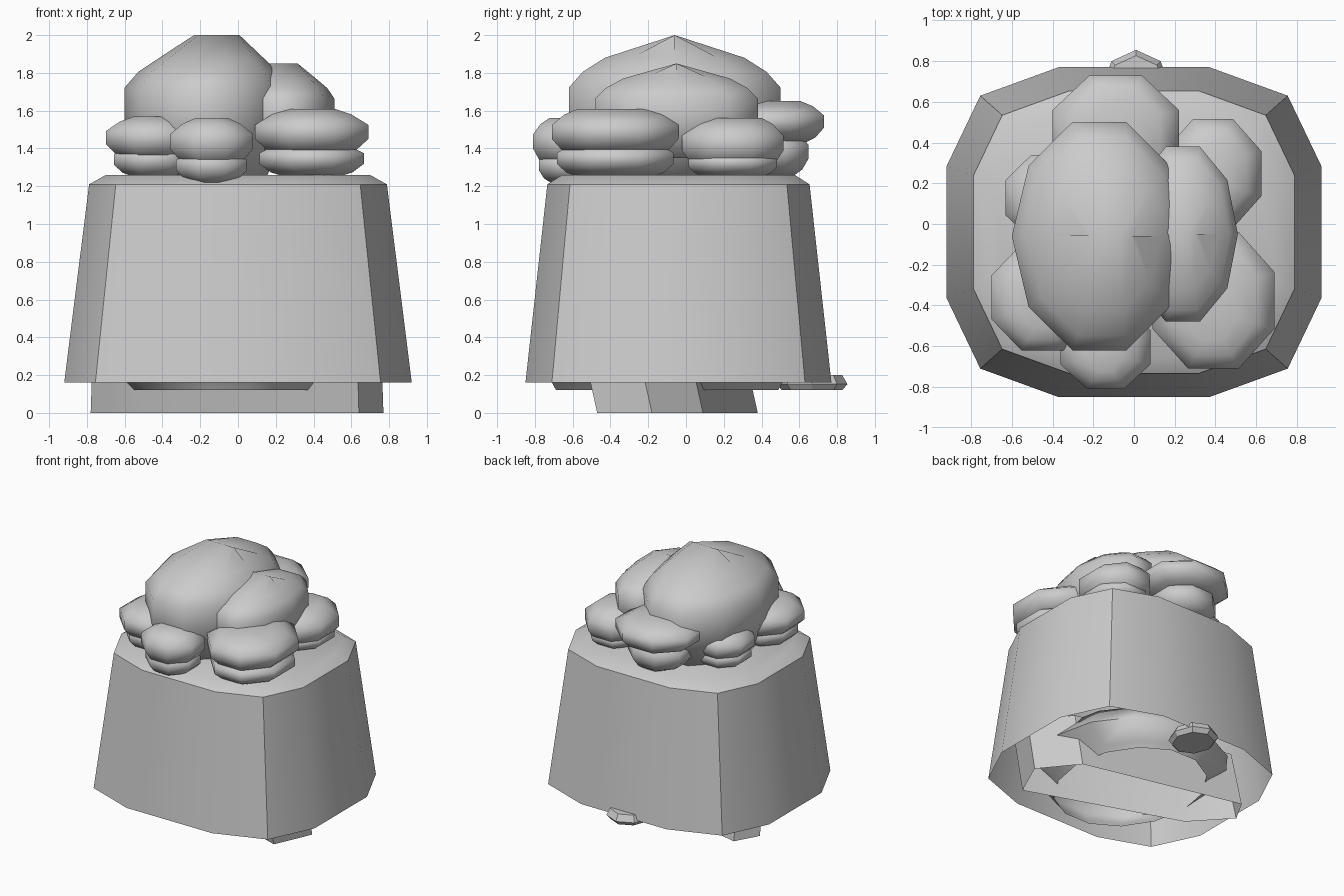
import bpy, bmesh, math

cube = bpy.data.objects.get("Cube")
if cube:
    bpy.data.objects.remove(cube)

grey = bpy.data.materials.new("plain_grey")
grey.use_nodes = True
grey.diffuse_color = (0.6, 0.6, 0.6, 1)
grey.node_tree.nodes["Principled BSDF"].inputs["Base Color"].default_value = (0.6, 0.6, 0.6, 1)


def loft(name, rings, close_bottom=True, angle=35):
    """Skin a stack of equal-length rings and cap the ends."""
    bm = bmesh.new()
    rows = [[bm.verts.new(p) for p in ring] for ring in rings]
    n = len(rows[0])
    for a, b in zip(rows, rows[1:]):
        for i in range(n):
            j = (i + 1) % n
            bm.faces.new((a[i], a[j], b[j], b[i]))
    bm.faces.new(rows[-1])
    if close_bottom:
        bm.faces.new(rows[0][::-1])
    bmesh.ops.remove_doubles(bm, verts=bm.verts, dist=0.0005)
    bmesh.ops.recalc_face_normals(bm, faces=bm.faces)
    mesh = bpy.data.meshes.new(name)
    bm.to_mesh(mesh)
    bm.free()
    mesh.materials.append(grey)
    obj = bpy.data.objects.new(name, mesh)
    bpy.context.collection.objects.link(obj)
    bpy.ops.object.select_all(action="DESELECT")
    obj.select_set(True)
    bpy.context.view_layer.objects.active = obj
    bpy.ops.object.shade_smooth_by_angle(angle=math.radians(angle))


def puff(name, x, y, z, profile, sides=8, offset=0.0, lean=0.0, angle=80, closed=True):
    """Rounded lump filling a box; profile rows are height, x and y fractions.
    lean slides the upper rows along x as they narrow."""
    cx, cy = sum(x) / 2, sum(y) / 2
    rx, ry = (x[1] - x[0]) / 2, (y[1] - y[0]) / 2
    turn = [math.tau * (i + offset) / sides for i in range(sides)]
    kx = rx / max(math.cos(t) for t in turn)
    ky = ry / max(math.sin(t) for t in turn)
    rings = [[(cx + lean * (1 - sx) * (h > 0.5) + kx * sx * math.cos(t),
               cy + ky * sy * math.sin(t),
               z[0] + (z[1] - z[0]) * h) for t in turn] for h, sx, sy in profile]
    loft(name, rings, closed, angle)


# Tapered shell, open underneath
CY = -0.04
quarter = [(0.92, 0.325), (0.755, 0.67), (0.37, 0.81)]
outline = quarter + [(-x, y) for x, y in quarter[::-1]]
outline += [(-x, -y) for x, y in outline]
loft("shell", [[(x * s, CY + y * s, z) for x, y in outline]
               for z, s in ((0.16, 1), (1.21, 0.857), (1.26, 0.76))], close_bottom=False)

# Slanted hollow foot
foot = [(0.64, -0.47), (0.77, -0.18), (0.55, 0.09), (-0.68, 0.38), (-0.78, 0.2), (-0.53, -0.07)]
loft("foot", [[(x, y, 0) for x, y in foot], [(x * 0.98, y - 0.1, 0.45) for x, y in foot]],
     close_bottom=False)

# Rounded hollow underside and small rear disc
puff("underside", (-0.74, 0.64), (-0.8, 0.6), (0.12, 0.45),
     [(0, 0.72, 0.84), (0.12, 0.78, 0.87), (0.5, 1, 1), (1, 0.8, 0.8)], 14, closed=False)
puff("rear_disc", (-0.16, 0.18), (0.48, 0.855), (0.12, 0.2),
     [(0, 0.85, 0.85), (0.4, 1, 1), (1, 0.85, 0.85)], angle=30)

# Two large domes ending in a short ridge
DOME = [(0, 0.75, 0.75), (0.35, 1, 1), (0.63, 1, 1), (0.74, 0.86, 0.87), (0.84, 0.64, 0.66), (1, 0.28, 0)]
puff("large_dome", (-0.6, 0.26), (-0.62, 0.5), (1.25, 2.0), DOME, 10, lean=0.08)
puff("side_dome", (-0.03, 0.51), (-0.48, 0.38), (1.35, 1.85), DOME, 10)

# Ring of stacked eight-sided lumps: x, y, upper heights, lower heights, lower size
LUMP = [(0, 0.5, 0.65), (0.12, 0.78, 0.84), (0.36, 1, 1), (0.66, 1, 1), (0.88, 0.7, 0.8), (1, 0.4, 0.58)]
lumps = {
    "front_left": ((0.09, 0.69), (-0.71, -0.04), (1.36, 1.61), (1.25, 1.44), 0.92),
    "front": ((-0.36, 0.08), (-0.81, -0.4), (1.31, 1.56), (1.22, 1.4), 0.85),
    "front_right": ((-0.7, -0.2), (-0.62, -0.1), (1.34, 1.57), (1.25, 1.43), 0.83),
    "back_left": ((0.15, 0.625), (-0.02, 0.515), (1.29, 1.56), (1.25, 1.4), 0.88),
    "back_right": ((-0.63, -0.2), (-0.08, 0.34), (1.32, 1.53), (1.25, 1.4), 0.88),
    "back": ((-0.4, 0.22), (0.15, 0.73), (1.43, 1.65), (1.26, 1.5), 0.72),
}
for name, (x, y, upper, lower, size) in lumps.items():
    puff(name + "_upper_lump", x, y, upper, LUMP, offset=0.5)
    mx, my = sum(x) / 2, sum(y) / 2
    shrink = [[m + (v - m) * size for v in side] for m, side in ((mx, x), (my, y))]
    puff(name + "_lower_lump", *shrink, lower, LUMP, offset=0.5)
